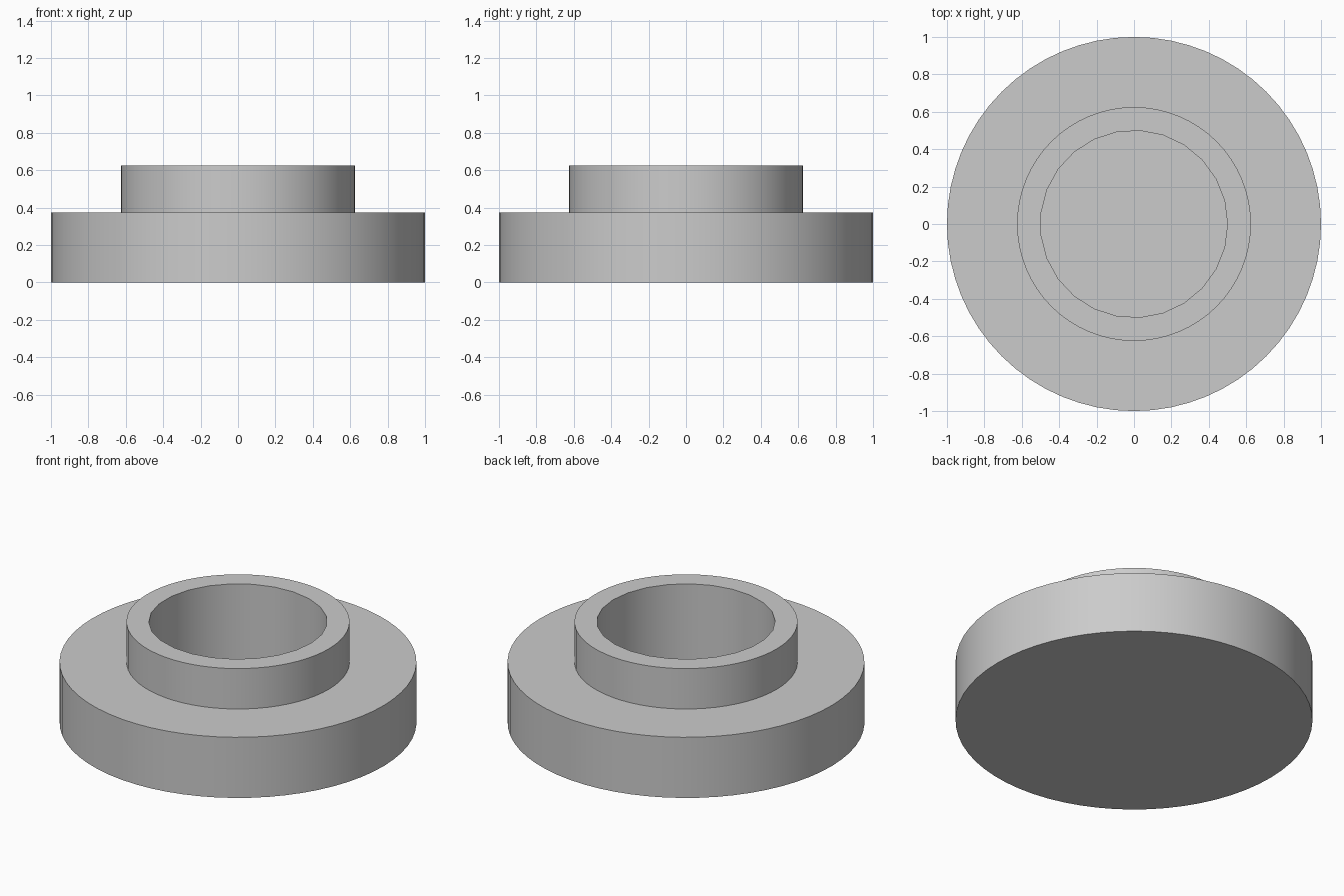
import bpy, bmesh
from math import cos, sin, tau

cube = bpy.data.objects.get("Cube")
if cube:
    bpy.data.objects.remove(cube, do_unlink=True)

grey = bpy.data.materials.new("light grey")
grey.use_nodes = True
colour = (0.6, 0.6, 0.6, 1)
grey.diffuse_color = colour
grey.node_tree.nodes["Principled BSDF"].inputs["Base Color"].default_value = colour

BASE_R, COLLAR_R, BORE_R = 1.0, 0.625, 0.5
BASE_TOP, COLLAR_TOP, FLOOR = 0.375, 0.625, 0.125


def cylinder(name, radius, bottom, top, sides):
    """Closed upright cylinder with its first corner on +x."""
    bm = bmesh.new()
    ring = [bm.verts.new((radius * cos(tau * i / sides), radius * sin(tau * i / sides), bottom))
            for i in range(sides)]
    face = bm.faces.new(ring)
    up = bmesh.ops.extrude_face_region(bm, geom=[face], use_keep_orig=True)["geom"]
    verts = [v for v in up if isinstance(v, bmesh.types.BMVert)]
    bmesh.ops.translate(bm, verts=verts, vec=(0, 0, top - bottom))
    bmesh.ops.recalc_face_normals(bm, faces=bm.faces[:])
    mesh = bpy.data.meshes.new(name)
    bm.to_mesh(mesh)
    bm.free()
    mesh.materials.append(grey)
    obj = bpy.data.objects.new(name, mesh)
    bpy.context.collection.objects.link(obj)
    return obj


def apply_boolean(target, other, operation):
    """Combine two solids and discard the second."""
    mod = target.modifiers.new(operation.lower(), "BOOLEAN")
    mod.operation, mod.object, mod.solver = operation, other, "EXACT"
    bpy.context.view_layer.objects.active = target
    bpy.ops.object.modifier_apply(modifier=mod.name)
    bpy.data.objects.remove(other, do_unlink=True)


# Wide disc with a raised collar fused on top
body = cylinder("flanged_body", BASE_R, 0, BASE_TOP, 64)
apply_boolean(body, cylinder("collar", COLLAR_R, BASE_TOP - 0.1, COLLAR_TOP, 64), "UNION")

# Deep blind bore through the collar into the disc
apply_boolean(body, cylinder("bore_cutter", BORE_R, FLOOR, COLLAR_TOP + 0.1, 25), "DIFFERENCE")

# Round walls shaded smooth, rims kept sharp
bpy.ops.object.select_all(action="DESELECT")
body.select_set(True)
bpy.context.view_layer.objects.active = body
bpy.ops.object.shade_smooth_by_angle(angle=0.6)
